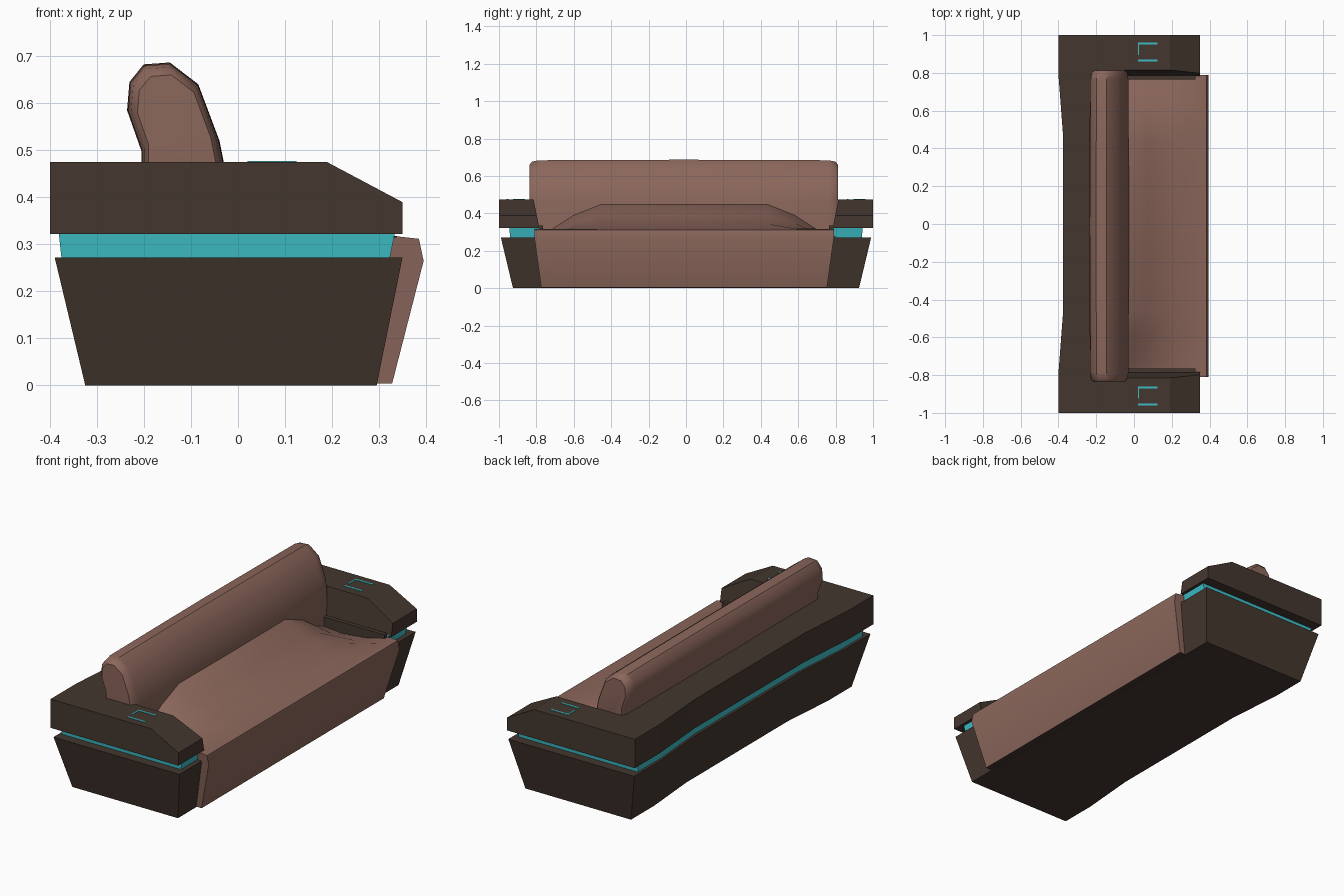
import bpy, bmesh, math
from mathutils import Vector

if "Cube" in bpy.data.objects:
    bpy.data.objects.remove(bpy.data.objects["Cube"], do_unlink=True)


def material(name, rgb):
    m = bpy.data.materials.new(name)
    m.use_nodes = True
    m.diffuse_color = (*rgb, 1)
    bsdf = m.node_tree.nodes["Principled BSDF"]
    bsdf.inputs["Base Color"].default_value = (*rgb, 1)
    bsdf.inputs["Roughness"].default_value = 0.7
    return m


DARK = material("dark brown shell", (0.058, 0.038, 0.028))
LEATHER = material("brown leather", (0.26, 0.135, 0.105))
CYAN = material("cyan light", (0.048, 0.51, 0.57))


def loft(name, rings, mats, smooth=False):
    """Bridge matching rings of points and cap both ends."""
    bm = bmesh.new()
    loops = [[bm.verts.new(p) for p in ring] for ring in rings]
    for a, b in zip(loops, loops[1:]):
        for i in range(len(a)):
            j = (i + 1) % len(a)
            bm.faces.new((a[i], a[j], b[j], b[i]))
    bm.faces.new(loops[0])
    bm.faces.new(loops[-1])
    bmesh.ops.recalc_face_normals(bm, faces=bm.faces)
    me = bpy.data.meshes.new(name)
    bm.to_mesh(me)
    bm.free()
    for m in mats:
        me.materials.append(m)
    ob = bpy.data.objects.new(name, me)
    bpy.context.collection.objects.link(ob)
    bpy.ops.object.select_all(action='DESELECT')
    ob.select_set(True)
    bpy.context.view_layer.objects.active = ob
    if smooth:
        bpy.ops.object.shade_smooth_by_angle(angle=math.radians(40))
    return ob


def box(name, x, y, z, mat):
    return loft(name, [[(x[0], v, z[0]), (x[1], v, z[0]), (x[1], v, z[1]), (x[0], v, z[1])]
                       for v in y], [mat])


def hull(name, profile, mat):
    """Full-length shell part; its back is pinched in along the middle."""
    rings = []
    for y in (-1, -0.79, -0.46, 0.46, 0.79, 1):
        dent = 0.025 if abs(y) < 0.5 else 0
        rings.append([(x + (dent if x < -0.3 else 0), y * s, z) for x, z, s in profile])
    return loft(name, rings, [mat])


def cut(ob, cutter):
    mod = ob.modifiers.new("opening", 'BOOLEAN')
    mod.object = cutter
    mod.solver = 'EXACT'
    bpy.context.view_layer.objects.active = ob
    bpy.ops.object.modifier_apply(modifier=mod.name)


# Shell: tapered base, glowing gap and chamfered upper frame
hull("base", [(-0.325, 0, 0.925), (-0.39, 0.272, 0.99), (0.35, 0.272, 0.99), (0.295, 0, 0.925)], DARK)
core = hull("light_strip", [(-0.375, 0.265, 0.94), (-0.382, 0.33, 0.945),
                            (0.335, 0.33, 0.945), (0.322, 0.265, 0.94)], CYAN)
frame = hull("upper_frame", [(-0.4, 0.322, 1), (-0.4, 0.475, 1), (0.19, 0.475, 1),
                             (0.35, 0.39, 1), (0.35, 0.322, 1)], DARK)

# Seat opening between the arms, with sloping sides
opening = loft("opening_cutter", [[(x, -0.77, 0.25), (x, 0.77, 0.25), (x, 0.84, 0.6), (x, -0.84, 0.6)]
                                  for x in (-0.05, 0.6)], [DARK])
opening.hide_render = True
cut(core, opening)
cut(frame, opening)
bpy.data.objects.remove(opening, do_unlink=True)

for side, s in (("left", 1), ("right", -1)):
    # Dark lining under each arm
    box(side + "_arm_lining", (-0.05, 0.325), (s * 0.765, s * 0.8), (0.26, 0.335), DARK)
    # Light frame set in the arm top
    top, w = (0.474, 0.4775), 0.01
    y0, y1 = sorted((s * 0.86, s * 0.96))
    box(side + "_arm_light_outer", (0.02, 0.125), (y1 - w, y1), top, CYAN)
    box(side + "_arm_light_inner", (0.02, 0.125), (y0, y0 + w), top, CYAN)
    box(side + "_arm_light_back", (0.02, 0.027), (y0 + 0.035, y1), top, CYAN)

# Seat cushion: high at the back in the middle, dipping beside the arms
SHIFT = -0.01
MIDDLE = (0.45, 0.45, 0.39, 0.345)
ENDS = (0.28, 0.28, 0.272, 0.285)
rings = []
for y, t in ((-0.8, 0), (-0.72, 0.2), (-0.6, 0.65), (-0.45, 1), (0, 1),
             (0.45, 1), (0.6, 0.65), (0.72, 0.2), (0.8, 0)):
    ring = [(-0.1, y * 0.95 + SHIFT, 0.004)]
    for x, a, b in zip((-0.1, -0.03, 0.07, 0.2), MIDDLE, ENDS):
        ring.append((x, y * 0.985 + SHIFT, b + (a - b) * t))
    ring += [(0.34, y + SHIFT, 0.317), (0.385, y + SHIFT, 0.312),
             (0.395, y + SHIFT, 0.265), (0.328, y * 0.955 + SHIFT, 0.004)]
    rings.append(ring)
seat = loft("seat_cushion", rings, [LEATHER, DARK], smooth=True)
for f in seat.data.polygons:
    if f.normal.z < -0.8:
        f.material_index = 1

# Backrest bolster with rounded ends and a slightly crowned top
PROFILE = [(-0.205, 0.27), (-0.205, 0.5), (-0.235, 0.585), (-0.23, 0.645), (-0.2, 0.682),
           (-0.145, 0.686), (-0.085, 0.64), (-0.04, 0.52), (-0.028, 0.46), (-0.028, 0.27)]
centre = Vector((-0.13, 0.56))
rings = []
for y, k in ((-0.825, 0.8), (-0.81, 0.93), (-0.775, 0.985), (-0.4, 1), (0, 1.01),
             (0.4, 1), (0.775, 0.985), (0.81, 0.93), (0.825, 0.8)):
    ring = []
    for p in PROFILE:
        q = centre + (Vector(p) - centre) * k
        ring.append((q.x, y - 0.012, q.y))
    rings.append(ring)
loft("backrest", rings, [LEATHER], smooth=True)
